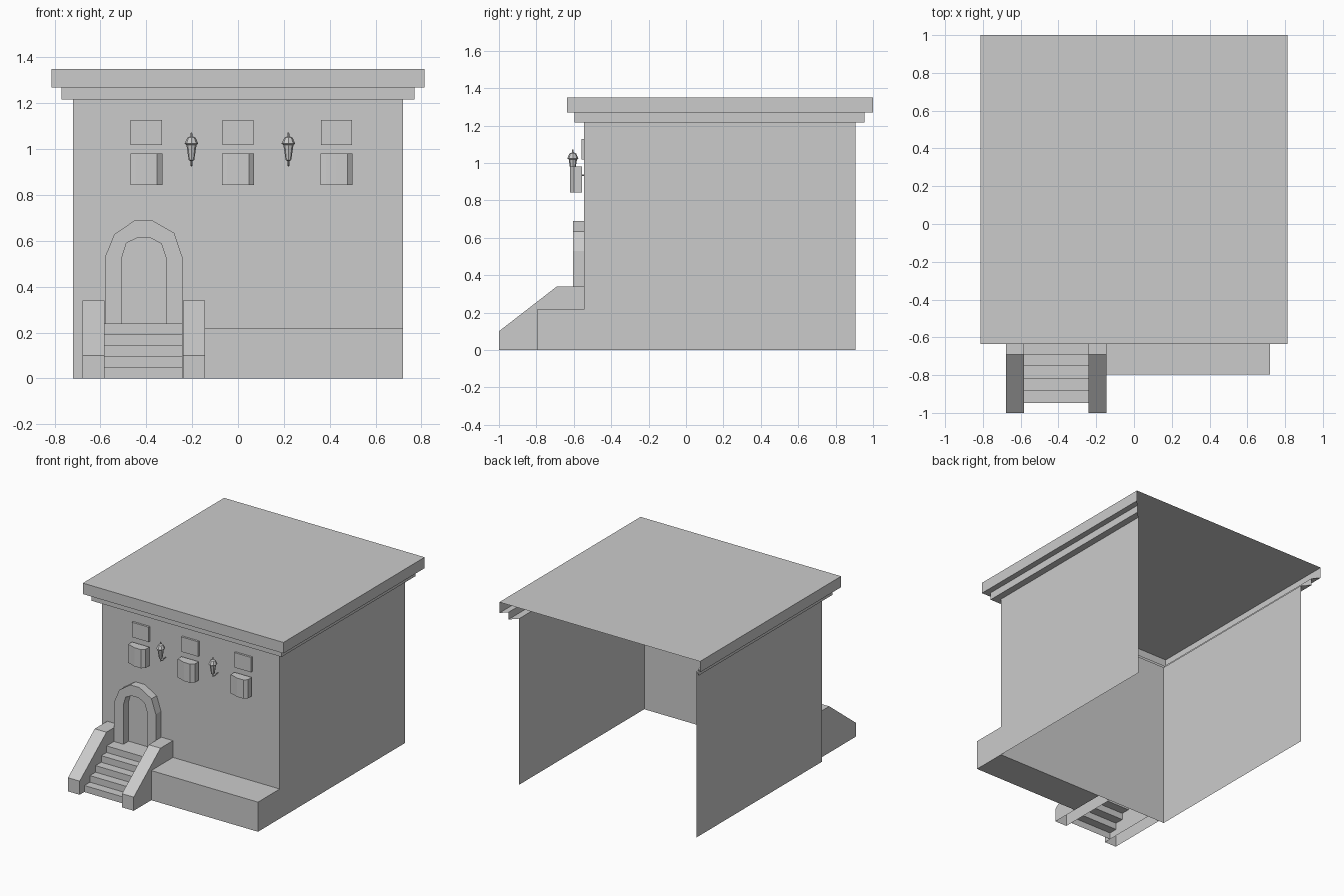
import bpy, bmesh
from mathutils import Vector

cube = bpy.data.objects.get("Cube")
if cube:
    bpy.data.objects.remove(cube, do_unlink=True)

stone = bpy.data.materials.new("stone_grey")
stone.use_nodes = True
GREY = (0.6, 0.6, 0.6, 1)
stone.diffuse_color = GREY
stone.node_tree.nodes["Principled BSDF"].inputs["Base Color"].default_value = GREY


def finish(name, bm):
    mesh = bpy.data.meshes.new(name)
    bm.to_mesh(mesh)
    bm.free()
    mesh.materials.append(stone)
    obj = bpy.data.objects.new(name, mesh)
    bpy.context.collection.objects.link(obj)
    return obj


def loft(bm, rings, closed=True):
    """Bridge consecutive rings of points with quads; returns the vertex rings."""
    rows = [[bm.verts.new(p) for p in ring] for ring in rings]
    n = len(rows[0])
    for a, b in zip(rows, rows[1:]):
        for i in range(n if closed else n - 1):
            j = (i + 1) % n
            bm.faces.new((a[i], a[j], b[j], b[i]))
    return rows


def prism(name, outline, place, lo, hi, caps=True):
    """Extrude an outline between two levels; place maps (u, v, level) to a point."""
    bm = bmesh.new()
    rows = loft(bm, [[place(u, v, k) for u, v in outline] for k in (lo, hi)], closed=caps)
    if caps:
        for row in rows:
            bm.faces.new(row)
    bmesh.ops.recalc_face_normals(bm, faces=bm.faces)
    return finish(name, bm)


def along_x(u, v, k):
    return (k, u, v)


def along_y(u, v, k):
    return (u, k, v)


def along_z(u, v, k):
    return (u, v, k)


def box(name, x0, x1, y0, y1, z0, z1):
    return prism(name, [(x0, y0), (x1, y0), (x1, y1), (x0, y1)], along_z, z0, z1)


# Shell: three walls, stepped cornice and flat roof, open at the back and below
def u_ring(half, front, back, z):
    return [(-half, back, z), (-half, front, z), (half, front, z), (half, back, z)]


WALL, LOWER, UPPER = (0.72, -0.545, 0.905), (0.77, -0.595, 0.955), (0.813, -0.635, 1.0)
bm = bmesh.new()
rows = loft(bm, [u_ring(*WALL, 0), u_ring(*WALL, 1.217), u_ring(*LOWER, 1.217),
                 u_ring(*LOWER, 1.27), u_ring(*UPPER, 1.27), u_ring(*UPPER, 1.35)], closed=False)
bm.faces.new(rows[-1])
finish("walls_and_roof", bm)

# Raised terrace beside the stairs
box("terrace", -0.145, 0.72, -0.797, -0.545, 0, 0.217)

# Stairs: folded sheet of risers and treads
risers = [-0.947, -0.883, -0.817, -0.752, -0.69]
steps = []
for i, y in enumerate(risers):
    steps += [(y, i * 0.048), (y, (i + 1) * 0.048)]
steps.append((-0.545, 0.24))
prism("stairs", steps, along_x, -0.582, -0.242, caps=False)

# Sloped stair side walls, open below and behind
rail = [(-1, 0), (-1, 0.1), (-0.69, 0.34), (-0.545, 0.34), (-0.545, 0)]
for name, x in (("right_stair_wall", -0.678), ("left_stair_wall", -0.24)):
    obj = prism(name, rail, along_x, x, x + 0.095)
    bm = bmesh.new()
    bm.from_mesh(obj.data)
    bottom = [f for f in bm.faces if f.normal.z < -0.9]
    bmesh.ops.delete(bm, geom=bottom, context="FACES")
    bm.to_mesh(obj.data)
    bm.free()

# Door arch: band between an outer and an inner outline
outer = [(-0.58, 0.24), (-0.58, 0.53), (-0.54, 0.628), (-0.45, 0.69),
         (-0.375, 0.69), (-0.278, 0.634), (-0.243, 0.53), (-0.243, 0.24)]
inner = [(-0.505, 0.24), (-0.505, 0.532), (-0.487, 0.59), (-0.44, 0.613),
         (-0.383, 0.613), (-0.335, 0.588), (-0.315, 0.53), (-0.315, 0.24)]
bm = bmesh.new()
loft(bm, [[along_y(u, v, y) for u, v in line] for line, y in
          ((outer, -0.545), (outer, -0.605), (inner, -0.605), (inner, -0.545))], closed=False)
bmesh.ops.recalc_face_normals(bm, faces=bm.faces)
front = [f for f in bm.faces if abs(f.normal.y) > 0.9]
if front[0].normal.y > 0:
    bmesh.ops.reverse_faces(bm, faces=bm.faces)
finish("door_arch", bm)

# Wall panels with a small faceted bay under each one
bay = [(-0.07, -0.555), (-0.07, -0.6), (-0.047, -0.605), (-0.005, -0.62),
       (0.047, -0.62), (0.07, -0.6), (0.07, -0.555)]
for side, x in (("right", -0.4), ("middle", 0.0), ("left", 0.43)):
    box(side + "_wall_panel", x - 0.068, x + 0.068, -0.56, -0.545, 1.018, 1.127)
    prism(side + "_bay", [(x + u, v) for u, v in bay], along_z, 0.843, 0.98)

# Hanging lanterns: lathed body and cap on a hooked bracket
lantern = [(0.004, 0.93), (0.004, 0.948), (0.012, 0.952), (0.022, 1.018),
           (0.03, 1.024), (0.018, 1.05), (0.005, 1.056), (0.003, 1.072)]
for side, x in (("right", -0.203), ("left", 0.22)):
    bm = bmesh.new()
    rings = []
    for r, z in lantern:
        ring = bmesh.ops.create_circle(bm, segments=8, radius=r)["verts"]
        rings.append([(v.co + Vector((x, -0.605, z))).to_tuple() for v in ring])
        bmesh.ops.delete(bm, geom=ring, context="VERTS")
    rows = loft(bm, rings)
    bm.faces.new(rows[0])
    bm.faces.new(rows[-1])
    bmesh.ops.recalc_face_normals(bm, faces=bm.faces)
    finish(side + "_lantern", bm)

    curve = bpy.data.curves.new(side + "_lantern_bracket", "CURVE")
    curve.dimensions = "3D"
    curve.bevel_depth = 0.004
    curve.bevel_resolution = 0
    path = [(-0.605, 0.945), (-0.6, 0.931), (-0.58, 0.928), (-0.565, 0.935), (-0.545, 0.935)]
    spline = curve.splines.new("POLY")
    spline.points.add(len(path) - 1)
    for point, (y, z) in zip(spline.points, path):
        point.co = (x, y, z, 1)
    curve.materials.append(stone)
    bpy.context.collection.objects.link(bpy.data.objects.new(curve.name, curve))
